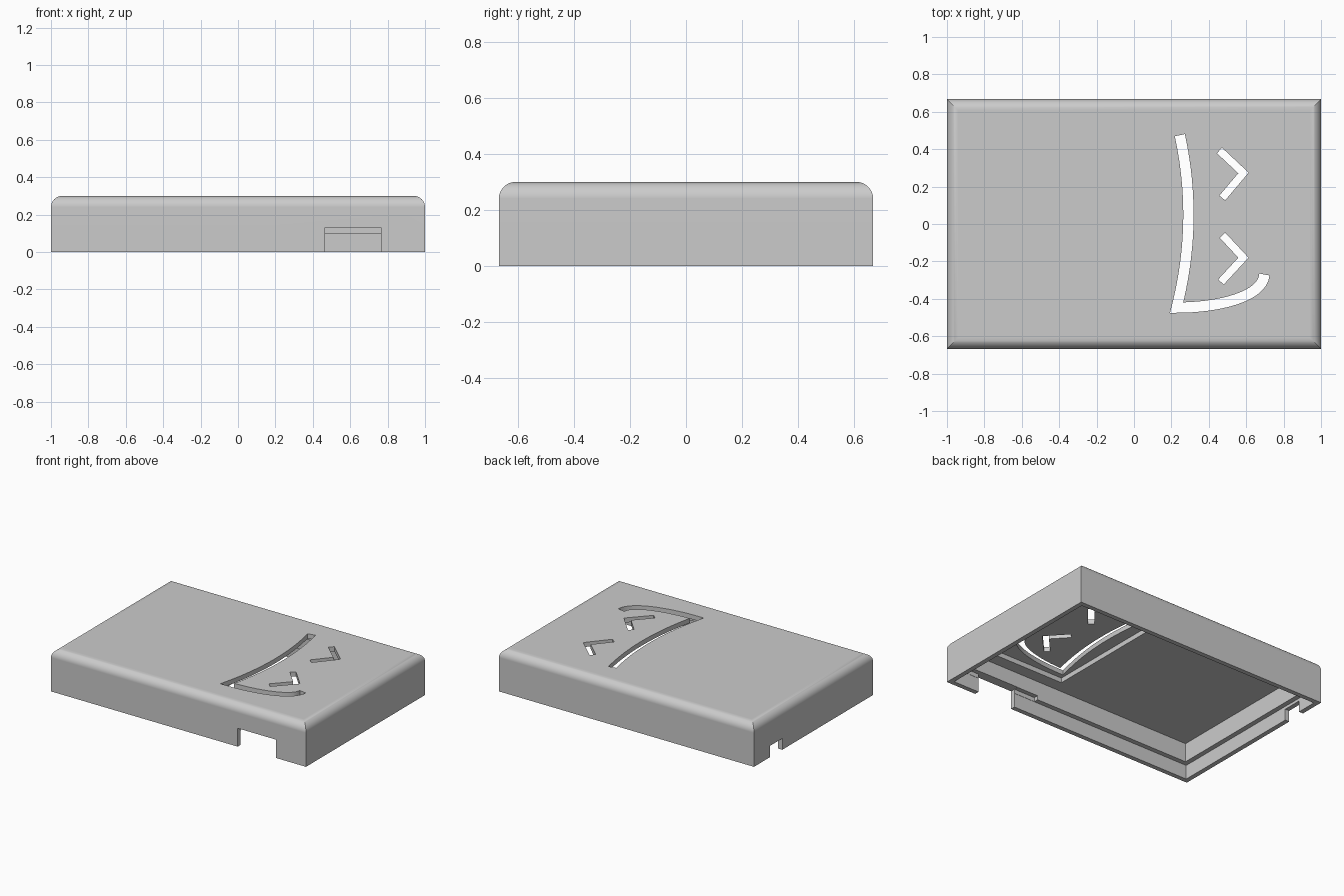
import bpy, bmesh, math
from mathutils import Vector

cube = bpy.data.objects.get("Cube")
if cube:
    bpy.data.objects.remove(cube, do_unlink=True)

HX, HY, HEIGHT = 1.0, 0.667, 0.3
LIP, WALL, CEILING = 0.033, 0.067, 0.233
FILLET, STEPS = 0.06, 10

grey = bpy.data.materials.new("plain_grey")
grey.use_nodes = True
grey.diffuse_color = (0.6, 0.6, 0.6, 1)
grey.node_tree.nodes["Principled BSDF"].inputs["Base Color"].default_value = grey.diffuse_color


def loft(name, rings):
    """Closed solid through equal-length rings of points."""
    bm = bmesh.new()
    loops = [[bm.verts.new(p) for p in ring] for ring in rings]
    for low, high in zip(loops, loops[1:]):
        for i in range(len(low)):
            j = (i + 1) % len(low)
            bm.faces.new((low[i], low[j], high[j], high[i]))
    bm.faces.new(loops[0][::-1])
    bm.faces.new(loops[-1])
    bmesh.ops.recalc_face_normals(bm, faces=bm.faces)
    mesh = bpy.data.meshes.new(name)
    bm.to_mesh(mesh)
    bm.free()
    mesh.materials.append(grey)
    obj = bpy.data.objects.new(name, mesh)
    bpy.context.collection.objects.link(obj)
    return obj


def prism(name, outline, z0, z1):
    return loft(name, [[(x, y, z) for x, y in outline] for z in (z0, z1)])


def rect(x0, x1, y0, y1):
    return [(x0, y0), (x1, y0), (x1, y1), (x0, y1)]


def bezier(points, count):
    """Points along a Bezier curve of any degree."""
    result = []
    for k in range(count + 1):
        t, level = k / count, [Vector(p) for p in points]
        while len(level) > 1:
            level = [a.lerp(b, t) for a, b in zip(level, level[1:])]
        result.append(level[0])
    return result


def ribbon(path, width):
    """Outline of a mitred stroke along a path."""
    path = [Vector(p) for p in path]
    left, right = [], []
    for i, p in enumerate(path):
        before = (p - path[i - 1]).normalized() if i else None
        after = (path[i + 1] - p).normalized() if i < len(path) - 1 else None
        before, after = before or after, after or before
        n0, n1 = (Vector((-d.y, d.x)) for d in (before, after))
        mitre = (n0 + n1).normalized()
        offset = mitre * (width / 2 / mitre.dot(n0))
        left.append(p + offset)
        right.append(p - offset)
    return left + right[::-1]


# Outer shell with rounded top edges and sharp upright corners
rings = [[(x, y, 0) for x, y in rect(-HX, HX, -HY, HY)]]
for k in range(STEPS + 1):
    a = math.pi / 2 * k / STEPS
    inset = FILLET * (1 - math.cos(a))
    z = HEIGHT - FILLET * (1 - math.sin(a))
    rings.append([(x, y, z) for x, y in rect(inset - HX, HX - inset, inset - HY, HY - inset)])
lid = loft("case_lid", rings)

# Stepped hollow, thinner panel around the cut-outs, and port openings
def inner(t):
    return rect(t - HX, HX - t, t - HY, HY - t)

cutters = [
    prism("main_hollow", inner(WALL), -0.1, CEILING),
    prism("lip_step", inner(LIP), -0.1, 0.1),
    prism("panel_recess", rect(0.175, 0.77, -0.513, 0.513), 0.1, 0.267),
    prism("front_port", rect(0.465, 0.765, -0.8, -0.55), -0.1, 0.13),
    prism("front_port_pocket", rect(0.3, 0.93, -0.632, -0.55), -0.1, 0.129),
    prism("side_port", rect(-1.2, -0.9, 0.35, 0.487), -0.1, 0.08),
]

# Face cut-outs: long mouth with tongue, and two chevron eyes
mouth = bezier([(0.245, 0.475), (0.345, 0.015), (0.228, -0.447)], 20)
tongue = bezier([(0.228, -0.447), (0.45, -0.447), (0.69, -0.39), (0.697, -0.27)], 16)
strokes = {
    "mouth": (mouth + tongue[1:], 0.055),
    "upper_eye": ([(0.457, 0.393), (0.585, 0.273), (0.472, 0.139)], 0.04),
    "lower_eye": ([(0.473, -0.06), (0.585, -0.18), (0.465, -0.31)], 0.04),
}
for name, (path, width) in strokes.items():
    cutters.append(prism(name, ribbon(path, width), 0.15, 0.5))

# Cut everything out of the shell
bpy.ops.object.select_all(action="DESELECT")
lid.select_set(True)
bpy.context.view_layer.objects.active = lid
for cutter in cutters:
    cutter.hide_render = True
    mod = lid.modifiers.new(cutter.name, "BOOLEAN")
    mod.operation, mod.solver, mod.object = "DIFFERENCE", "EXACT", cutter
    bpy.ops.object.modifier_apply(modifier=mod.name)
    bpy.data.objects.remove(cutter, do_unlink=True)

bpy.ops.object.shade_smooth_by_angle(angle=math.radians(25))
weighted = lid.modifiers.new("flat_face_normals", "WEIGHTED_NORMAL")
weighted.keep_sharp = True
